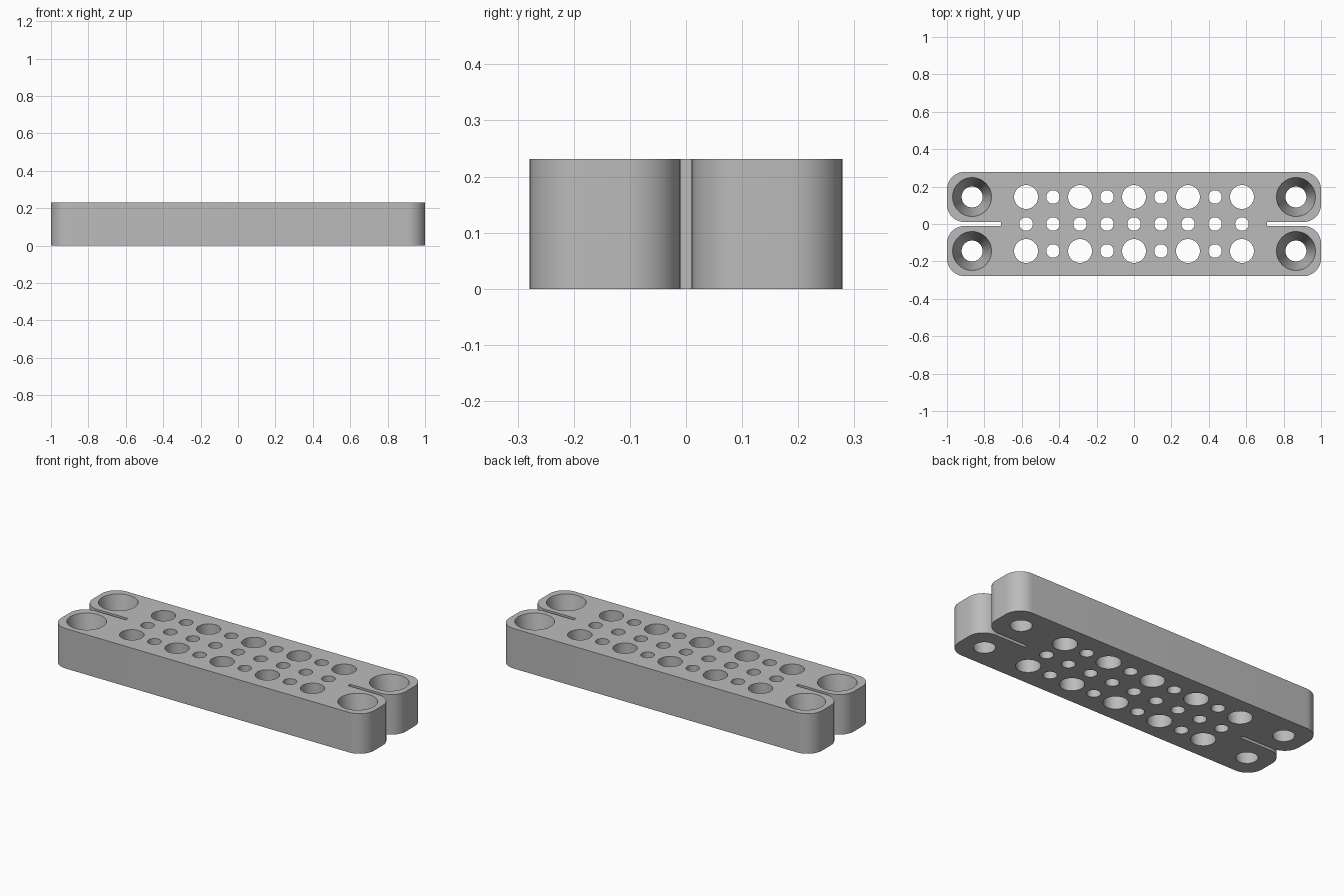
import bpy, bmesh
from math import sin, cos, pi

cube = bpy.data.objects.get("Cube")
if cube:
    bpy.data.objects.remove(cube, do_unlink=True)

LENGTH, HALF_W, HEIGHT = 1.0, 0.279, 0.231
SLOT_HALF, SLOT_END, CORNER = 0.01, 0.71, 0.095
PITCH = 0.1443

grey = bpy.data.materials.new("light grey")
grey.use_nodes = True
grey.diffuse_color = (0.5, 0.5, 0.5, 1)
grey.node_tree.nodes["Principled BSDF"].inputs["Base Color"].default_value = (0.5, 0.5, 0.5, 1)


def make_object(name, bm):
    mesh = bpy.data.meshes.new(name)
    bm.to_mesh(mesh)
    bm.free()
    mesh.materials.append(grey)
    obj = bpy.data.objects.new(name, mesh)
    bpy.context.collection.objects.link(obj)
    return obj


def arc(cx, cy, start, steps=12):
    """Quarter circle, counter-clockwise from the start angle."""
    return [(cx + CORNER * cos(start + pi / 2 * i / steps),
             cy + CORNER * sin(start + pi / 2 * i / steps)) for i in range(steps + 1)]


# Outline: one quarter, from the slot end round the prong, then mirrored
quarter = [(SLOT_END, SLOT_HALF)]
quarter += arc(LENGTH - CORNER, SLOT_HALF + CORNER, -pi / 2)
quarter += arc(LENGTH - CORNER, HALF_W - CORNER, 0)
half = quarter + [(-x, y) for x, y in reversed(quarter)]
outline = half + [(x, -y) for x, y in reversed(half)]

# Slotted bar
bm = bmesh.new()
base = bm.faces.new([bm.verts.new((x, y, 0)) for x, y in outline])
top = bmesh.ops.extrude_face_region(bm, geom=[base])
bmesh.ops.translate(bm, vec=(0, 0, HEIGHT),
                    verts=[v for v in top["geom"] if isinstance(v, bmesh.types.BMVert)])
bmesh.ops.recalc_face_normals(bm, faces=bm.faces)
bar = make_object("perforated_bar", bm)

# Hole cutters
holes = bmesh.new()


def drill(x, y, bottom, upper):
    """Hole through the full height, overshooting both faces along its taper."""
    over = 0.02
    slope = (upper - bottom) / HEIGHT * over
    made = bmesh.ops.create_cone(holes, cap_ends=True, segments=48,
                                 radius1=bottom - slope, radius2=upper + slope,
                                 depth=HEIGHT + 2 * over)
    bmesh.ops.translate(holes, verts=made["verts"], vec=(x, y, HEIGHT / 2))


for row in (-1, 0, 1):
    for col in range(-4, 5):
        r = 0.064 if row and col % 2 == 0 else 0.036
        drill(col * PITCH, row * PITCH, r, r)
for sx in (-1, 1):
    for sy in (-1, 1):
        drill(sx * 6 * PITCH, sy * PITCH, 0.056, 0.104)
cutter = make_object("hole_cutter", holes)
cutter.hide_render = True

# Cut the holes and smooth the rounded walls
cut = bar.modifiers.new("holes", "BOOLEAN")
cut.operation = "DIFFERENCE"
cut.solver = "EXACT"
cut.object = cutter
bpy.ops.object.select_all(action="DESELECT")
bar.select_set(True)
bpy.context.view_layer.objects.active = bar
bpy.ops.object.modifier_apply(modifier=cut.name)
bpy.data.objects.remove(cutter, do_unlink=True)
bpy.ops.object.shade_smooth_by_angle(angle=pi / 6)
